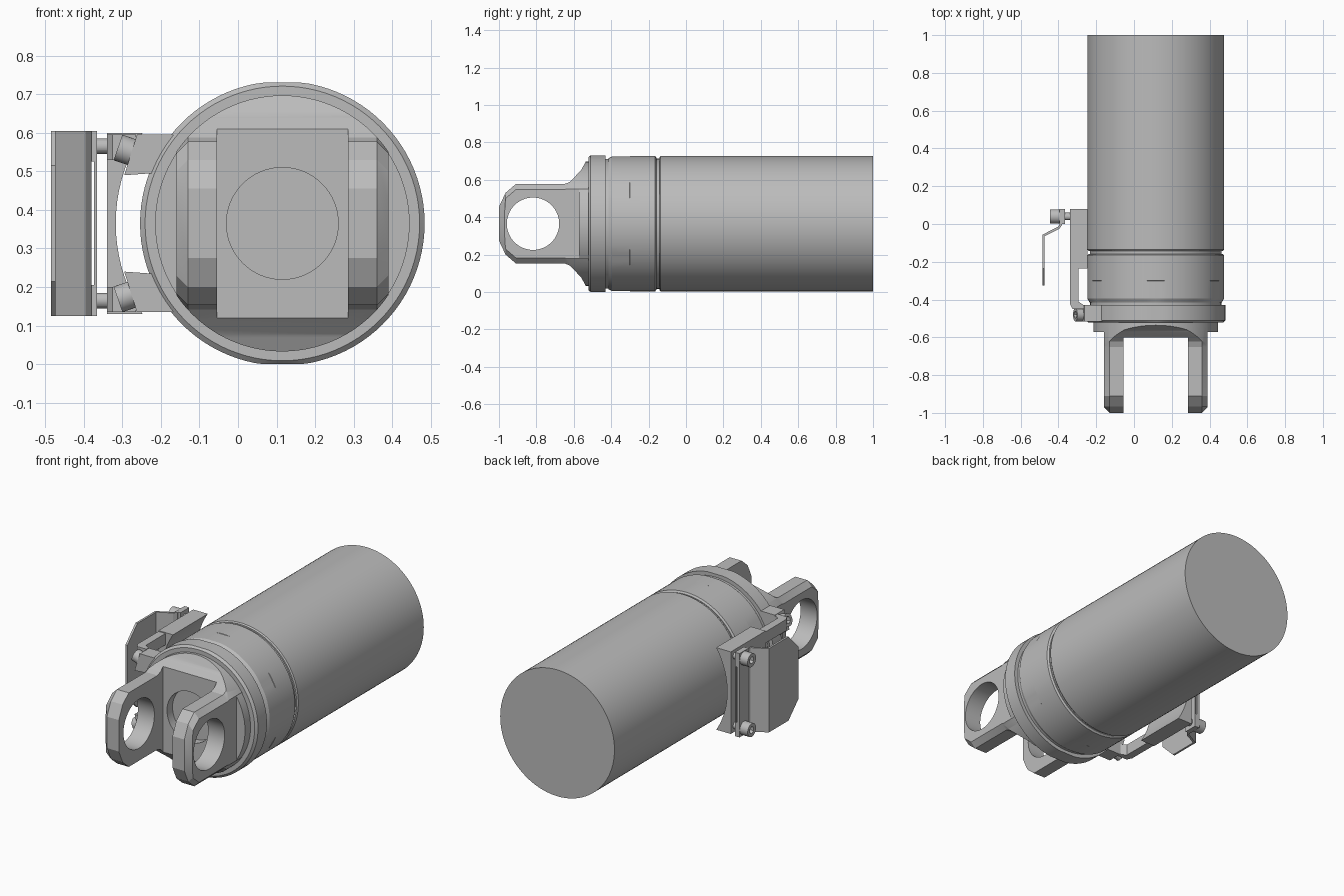
import bpy, bmesh, math
from mathutils import Vector

if "Cube" in bpy.data.objects:
    bpy.data.objects.remove(bpy.data.objects["Cube"])

CX, CZ = 0.115, 0.365

grey = bpy.data.materials.new("mid grey")
grey.use_nodes = True
grey.diffuse_color = (0.5, 0.5, 0.5, 1)
grey.node_tree.nodes["Principled BSDF"].inputs["Base Color"].default_value = (0.5, 0.5, 0.5, 1)


def finish(name, bm):
    bm.normal_update()
    bmesh.ops.recalc_face_normals(bm, faces=bm.faces[:])
    if bm.calc_volume(signed=True) < 0:
        bmesh.ops.reverse_faces(bm, faces=bm.faces[:])
    mesh = bpy.data.meshes.new(name)
    bm.to_mesh(mesh)
    bm.free()
    mesh.materials.append(grey)
    ob = bpy.data.objects.new(name, mesh)
    bpy.context.collection.objects.link(ob)
    return ob


def activate(ob):
    bpy.ops.object.select_all(action='DESELECT')
    ob.select_set(True)
    bpy.context.view_layer.objects.active = ob


def smooth(ob, angle=25):
    activate(ob)
    bpy.ops.object.shade_smooth_by_angle(angle=math.radians(angle))
    return ob


def boolean(ob, other, operation):
    """Apply a boolean and remove the helper object."""
    mod = ob.modifiers.new("cut", 'BOOLEAN')
    mod.operation, mod.object, mod.solver = operation, other, 'EXACT'
    activate(ob)
    bpy.ops.object.modifier_apply(modifier=mod.name)
    bpy.data.objects.remove(other)
    return ob


def box(name, x, y, z):
    bm = bmesh.new()
    bmesh.ops.create_cube(bm, size=1)
    for v in bm.verts:
        v.co = Vector([(r[0] + r[1]) / 2 + c * (r[1] - r[0]) for r, c in zip((x, y, z), v.co)])
    return finish(name, bm)


def rod(name, start, end, radius, sides=48):
    bm = bmesh.new()
    a, b = Vector(start), Vector(end)
    bmesh.ops.create_cone(bm, cap_ends=True, segments=sides, radius1=radius,
                          radius2=radius, depth=(b - a).length)
    turn = (b - a).to_track_quat('Z', 'Y')
    for v in bm.verts:
        v.co = turn @ v.co + (a + b) / 2
    return finish(name, bm)


def loft(name, rings):
    """Skin closed rings of equal length and cap both ends."""
    bm = bmesh.new()
    rings = [[bm.verts.new(p) for p in ring] for ring in rings]
    for p, q in zip(rings, rings[1:]):
        for i in range(len(p)):
            j = (i + 1) % len(p)
            bm.faces.new((p[i], p[j], q[j], q[i]))
    bm.faces.new(rings[0])
    bm.faces.new(rings[-1])
    return finish(name, bm)


def flat_prism(name, points, z):
    return loft(name, [[(u, v, w) for u, v in points] for w in z])


def side_prism(name, points, x):
    return loft(name, [[(w, u, v) for u, v in points] for w in x])


def lathe(name, profile, sides=96):
    """Turn (y, radius, flat distance, number of flats) rows around the main axis."""
    rings = []
    for y, r, flat, count in profile:
        ring = []
        for i in range(sides):
            a = math.tau * i / sides
            rad = r
            if count:
                step = math.tau / count
                rad = min(r, flat / max(.01, math.cos((a + step / 2) % step - step / 2)))
            ring.append((CX + rad * math.sin(a), y, CZ + rad * math.cos(a)))
        rings.append(ring)
    return smooth(loft(name, rings))


# Main barrel, locking ring and clamp collar
lathe("barrel", [(1, .362, 0, 0), (-.135, .362, 0, 0), (-.142, .356, 0, 0)])
lathe("barrel_groove", [(-.13, .348, 0, 0), (-.18, .348, 0, 0)])
lathe("locking_ring", [(-.158, .352, 0, 0), (-.165, .362, 0, 0), (-.3, .362, 0, 0),
                       (-.301, .362, .3595, 6), (-.395, .362, .3595, 6), (-.415, .35, 0, 0)])
lathe("ring_groove", [(-.4, .347, 0, 0), (-.45, .347, 0, 0)])
lathe("clamp_collar", [(-.43, .369, .365, 2), (-.51, .369, .365, 2), (-.522, .356, 0, 0)])

# Fork end: half outline mirrored about the axis height, outer faces chamfered
half = [(-.5, .365), (-.525, .352), (-.56, .288), (-.6, .245), (-.622, .223), (-.65, .212),
        (-.91, .212), (-.965, .165), (-1, .09)]


def fork_outline(inset):
    upper = [(max(y, inset - 1), h - inset) for y, h in half]
    return [(y, CZ + h) for y, h in upper] + [(y, CZ - h) for y, h in reversed(upper)]


fork = loft("fork_end", [[(x, y, z) for y, z in fork_outline(inset)]
                         for x, inset in ((-.16, .03), (-.13, 0), (.36, 0), (.39, .03))])
boolean(fork, rod("trim", (CX, -1.1, CZ), (CX, -.51, CZ), .332, 96), 'INTERSECT')
base = rod("fork_base", (CX, -.572, CZ), (CX, -.505, CZ), .33, 96)
boolean(base, side_prism("trim", fork_outline(0), (-.5, .8)), 'INTERSECT')
boolean(fork, base, 'UNION')
boolean(fork, box("slot", (-.055, .285), (-1.1, -.6), (-.2, 1)), 'DIFFERENCE')
boolean(fork, rod("eye", (-.4, -.818, CZ), (.6, -.818, CZ), .14, 64), 'DIFFERENCE')
boolean(fork, rod("recess", (CX, -.65, CZ), (CX, -.55, CZ), .145, 64), 'DIFFERENCE')
smooth(fork, 20)

# Side bracket, hollowed to clear the barrel
bracket = box("side_bracket", (-.34, -.2), (-.235, .08), (.13, .6))
boolean(bracket, rod("clearance", (CX, -.6, CZ), (CX, .3, CZ), .432, 96), 'DIFFERENCE')
smooth(bracket, 20)

# Folded cover leaf with clipped outer corners
fold = [(-.395, .08), (-.38, .08), (-.38, -.005), (-.395, -.025), (-.473, -.065),
        (-.473, -.325), (-.485, -.325), (-.485, -.057), (-.402, -.014), (-.395, -.005)]
leaf = flat_prism("cover_leaf", fold, (.125, .605))
for s in (1, -1):
    corner = [(-.235, CZ + s * .24), (-.235, CZ + s * .4), (-.4, CZ + s * .4),
              (-.4, CZ + s * .08), (-.325, CZ + s * .15)]
    boolean(leaf, side_prism("corner", corner, (-.6, -.42)), 'DIFFERENCE')
box("backing_strip", (-.373, -.365), (.0, .08), (.125, .605))

# Mirrored rails, lugs and socket screws
for s, side in ((1, "upper"), (-1, "lower")):
    def span(a, b):
        return tuple(sorted((CZ + s * a, CZ + s * b)))

    rail = [(-.34, -.22), (-.295, -.22), (-.295, -.41), (-.265, -.43), (-.265, -.45),
            (-.325, -.45), (-.34, -.42)]
    flat_prism(side + "_rail", rail, span(.165, .23))
    lug = [(-.262, CZ + s * .23), (-.295, CZ + s * .125), (-.225, CZ + s * .13),
           (-.12, CZ + s * .16), (-.12, CZ + s * .2), (-.17, CZ + s * .23)]
    loft(side + "_lug", [[(x, y, z) for x, z in lug] for y in (-.515, -.43)])
    box(side + "_spacer", (-.385, -.365), (.0, .08), span(.16, .24))

    z = CZ + s * .2
    rod(side + "_leaf_screw_shaft", (-.42, .04, z), (-.33, .04, z), .02, 24)
    head = rod(side + "_leaf_screw_head", (-.445, .04, z), (-.393, .04, z), .038, 32)
    boolean(head, rod("socket", (-.46, .04, z), (-.42, .04, z), .02, 6), 'DIFFERENCE')
    smooth(head)

    a = Vector((-.262, -.48, CZ + s * .18))
    d = Vector((-.95, 0, s * .33)).normalized()
    pivot = rod(side + "_pivot_screw", a, a + d * .052, .035, 32)
    boolean(pivot, rod("socket", a + d * .03, a + d * .1, .02, 6), 'DIFFERENCE')
    smooth(pivot)
